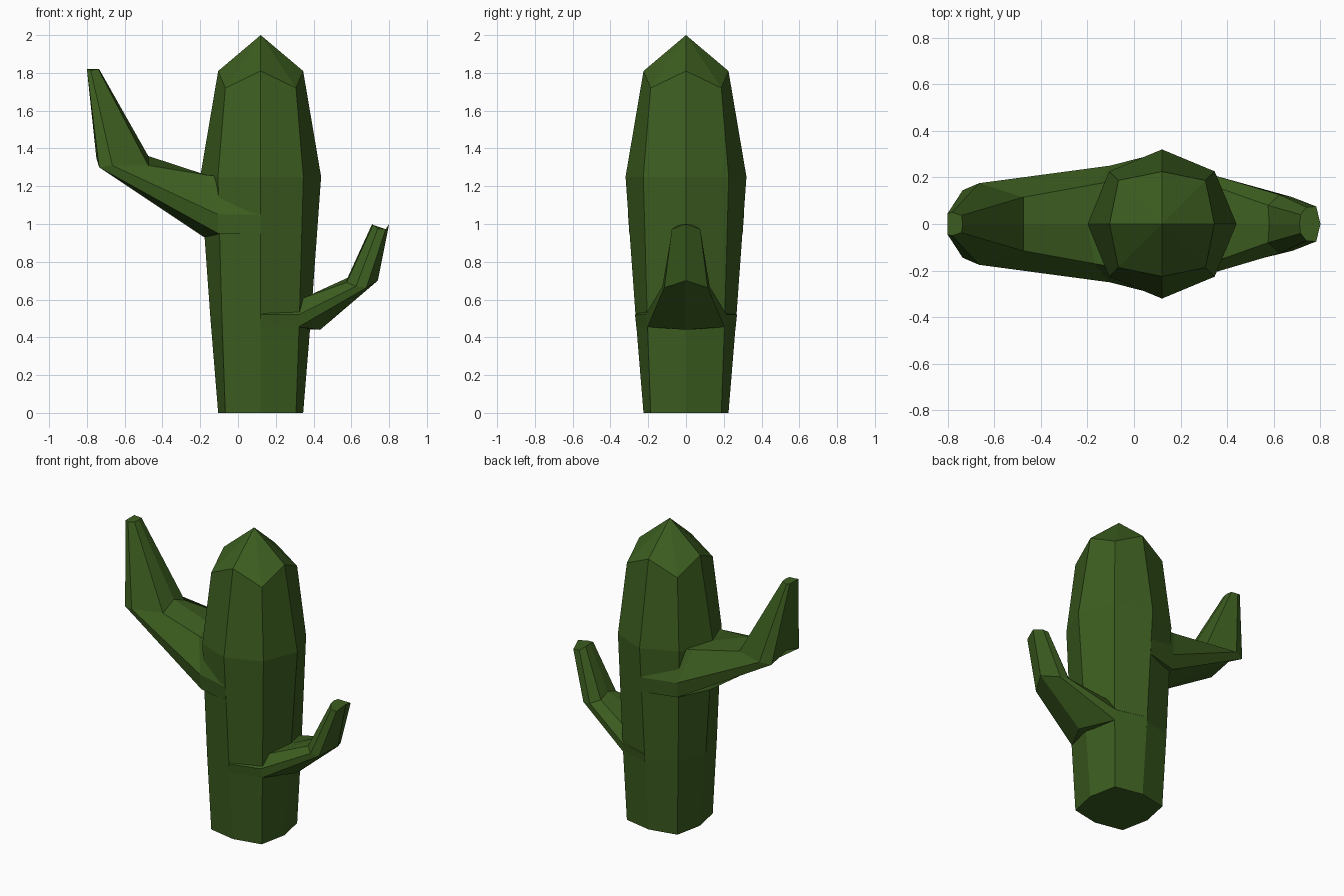
import bpy, bmesh
from math import cos, sin, pi

if "Cube" in bpy.data.objects:
    bpy.data.objects.remove(bpy.data.objects["Cube"])

green = bpy.data.materials.new("cactus_green")
green.diffuse_color = (0.045, 0.11, 0.014, 1)
green.use_nodes = True
green.node_tree.nodes["Principled BSDF"].inputs["Base Color"].default_value = green.diffuse_color
CX = 0.12  # trunk axis


def loft(name, rings, apex=None):
    """Skin a row of 8-point rings, closing the ends with a cap or a point."""
    bm = bmesh.new()
    loops = [[bm.verts.new(p) for p in ring] for ring in rings]
    for a, b in zip(loops, loops[1:]):
        for i in range(8):
            j = (i + 1) % 8
            bm.faces.new((a[i], a[j], b[j], b[i]))
    bm.faces.new(loops[0][::-1])
    if apex:
        tip = bm.verts.new(apex)
        for i in range(8):
            bm.faces.new((loops[-1][i], loops[-1][(i + 1) % 8], tip))
    else:
        bm.faces.new(loops[-1])
    bmesh.ops.recalc_face_normals(bm, faces=bm.faces)
    mesh = bpy.data.meshes.new(name)
    bm.to_mesh(mesh)
    bm.free()
    mesh.materials.append(green)
    obj = bpy.data.objects.new(name, mesh)
    bpy.context.collection.objects.link(obj)


def trunk_ring(z_axis, z_diag, r_axis, d):
    """Octagon whose diagonal corners have their own height and offset."""
    ring = []
    for i in range(8):
        diag = i % 2
        r, z = (d * 2 ** 0.5, z_diag) if diag else (r_axis, z_axis)
        ring.append((CX + r * cos(i * pi / 4), r * sin(i * pi / 4), z))
    return ring


def mirrored(half):
    """Complete a half ring (inner centre to outer centre) across y = 0."""
    return half + [(x, -y, z) for x, y, z in half[3:0:-1]]


# Trunk with pointed crown
loft("trunk", [trunk_ring(0, 0, 0.225, 0.187),
               trunk_ring(0.5, 0.5, 0.266, 0.205),
               trunk_ring(1.25, 1.25, 0.32, 0.226),
               trunk_ring(1.81, 1.72, 0.225, 0.187)], (CX, 0, 2.0))

# Upper left arm: trunk band, root, elbow, tip
upper = [
    [(0, 0, 1.25), (0, 0.2, 1.24), (CX, 0.307, 1.05), (CX, 0.3, 0.95), (CX, 0, 0.95)],
    [(-0.2, 0, 1.265), (-0.17, 0.17, 1.26), (-0.105, 0.25, 1.05), (-0.105, 0.24, 0.95), (-0.18, 0, 0.93)],
    [(-0.475, 0, 1.36), (-0.475, 0.115, 1.31), (-0.665, 0.175, 1.31), (-0.735, 0.145, 1.30), (-0.75, 0, 1.35)],
    [(-0.735, 0, 1.82), (-0.74, 0.037, 1.82), (-0.78, 0.05, 1.815), (-0.8, 0.045, 1.82), (-0.8, 0, 1.82)],
]
loft("upper_arm", [mirrored(h) for h in upper])

# Lower right arm: trunk band, root, elbow, tip
lower = [
    [(0.25, 0, 0.6), (0.25, 0.15, 0.59), (CX, 0.27, 0.52), (CX, 0.263, 0.455), (CX, 0, 0.455)],
    [(0.395, 0, 0.63), (0.35, 0.16, 0.61), (0.32, 0.215, 0.52), (0.32, 0.203, 0.455), (0.435, 0, 0.44)],
    [(0.58, 0, 0.715), (0.575, 0.08, 0.69), (0.625, 0.125, 0.67), (0.68, 0.115, 0.663), (0.74, 0, 0.70)],
    [(0.71, 0, 1.0), (0.715, 0.04, 0.995), (0.74, 0.072, 0.975), (0.782, 0.075, 0.973), (0.8, 0, 1.0)],
]
loft("lower_arm", [mirrored(h) for h in lower])
